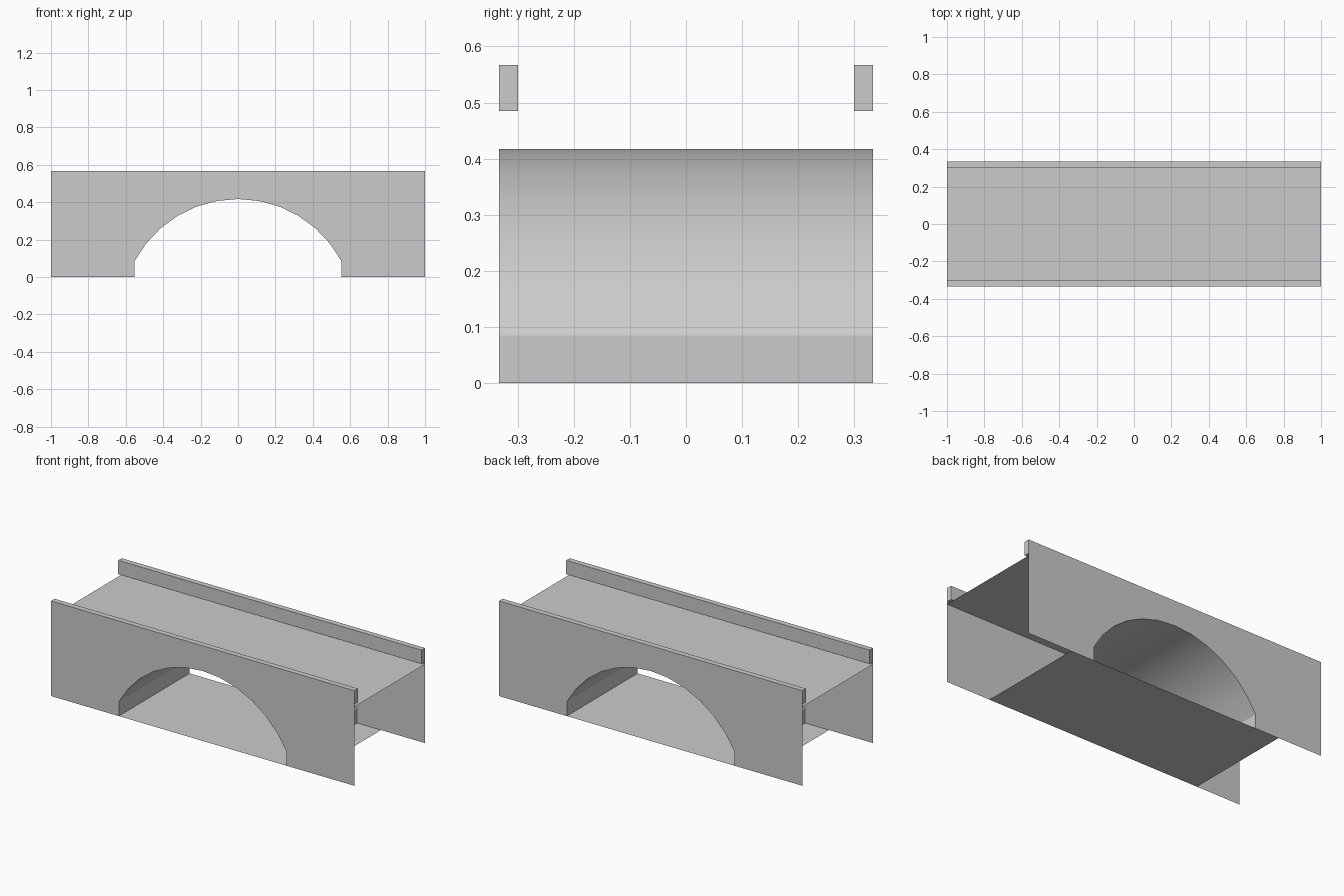
import bpy
import math

if "Cube" in bpy.data.objects:
    bpy.data.objects.remove(bpy.data.objects["Cube"])

HALF_L, HALF_W, TOP = 1.0, 0.333, 0.567
RAIL_IN, RAIL_Z = 0.30, 0.485
DECK_Z, FLOOR_X = 0.47, 0.71
R, CZ, HALF_ANGLE, SEGS = 0.6265, -0.2095, math.radians(61.97), 12


def make(name, verts, faces):
    mesh = bpy.data.meshes.new(name)
    mesh.from_pydata(verts, [], faces)
    mesh.update()
    obj = bpy.data.objects.new(name, mesh)
    bpy.context.collection.objects.link(obj)
    return obj


def sheet(name, hx, z):
    return make(name, [(-hx, -HALF_W, z), (hx, -HALF_W, z),
                       (hx, HALF_W, z), (-hx, HALF_W, z)], [(0, 1, 2, 3)])


# Arch profile, left foot to right foot
arch = []
for i in range(SEGS + 1):
    a = -HALF_ANGLE + 2 * HALF_ANGLE * i / SEGS
    arch.append((R * math.sin(a), CZ + R * math.cos(a)))
foot = arch[-1][0]
arch = [(-foot, 0)] + arch + [(foot, 0)]
n = len(arch)

# Side walls with the arch opening
outline = arch + [(HALF_L, 0), (HALF_L, TOP), (-HALF_L, TOP), (-HALF_L, 0)]
for name, s in (("front_wall", -1), ("back_wall", 1)):
    order = list(range(len(outline)))
    if s < 0:
        order.reverse()
    pts = [(x, s * HALF_W, z) for x, z in outline]
    wall = make(name, pts, [order])
    if wall.data.polygons[0].normal.y * s < 0:
        wall.data.flip_normals()

# Arch vault between the walls
vault = make("arch_vault",
             [(x, y, z) for y in (-HALF_W, HALF_W) for x, z in arch],
             [(i, i + 1, n + i + 1, n + i) for i in range(n - 1)])
if vault.data.polygons[n // 2].normal.z > 0:
    vault.data.flip_normals()
bpy.context.view_layer.objects.active = vault
vault.select_set(True)
bpy.ops.object.shade_smooth_by_angle(angle=math.radians(20))

# Road deck and river bed
sheet("road_deck", HALF_L, DECK_Z)
sheet("river_bed", FLOOR_X, 0)

# Parapet rails: inner face, top, underside and ends; the wall closes the outside
for name, s in (("front_rail", -1), ("back_rail", 1)):
    prof = [(HALF_W, RAIL_Z), (RAIL_IN, RAIL_Z), (RAIL_IN, TOP), (HALF_W, TOP)]
    verts = [(x, s * y, z) for x in (-HALF_L, HALF_L) for y, z in prof]
    faces = [(i, i + 1, i + 5, i + 4) for i in range(3)]
    faces += [(3, 2, 1, 0), (4, 5, 6, 7)]
    rail = make(name, verts, faces)
    if rail.data.polygons[2].normal.z < 0:
        rail.data.flip_normals()
